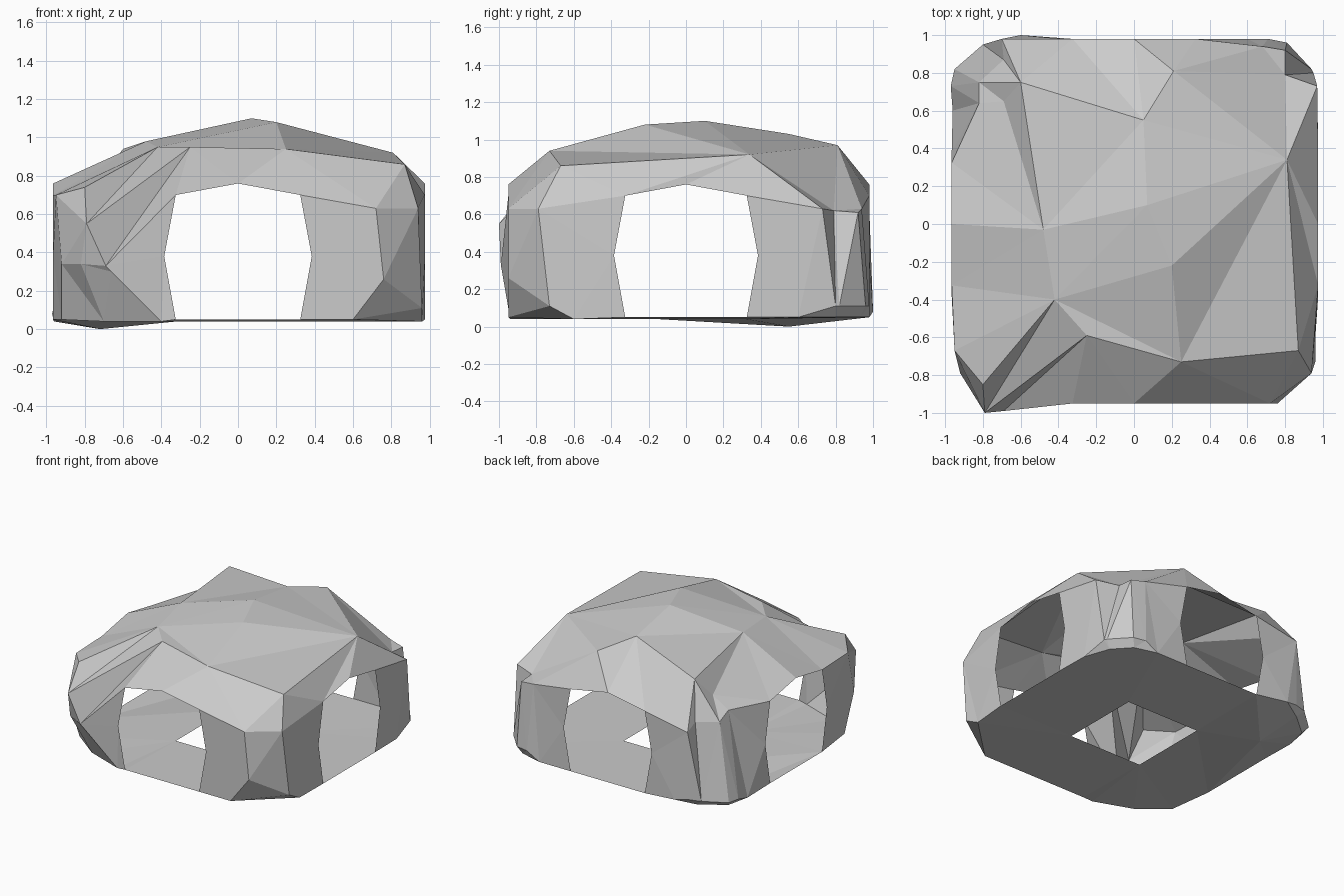
import bpy
import bmesh
from mathutils import Vector, Matrix
from mathutils.geometry import delaunay_2d_cdt
from math import pi

cube = bpy.data.objects.get("Cube")
if cube:
    bpy.data.objects.remove(cube, do_unlink=True)

# Stone colour
stone = bpy.data.materials.new("grey_stone")
stone.use_nodes = True
grey = (0.6, 0.6, 0.6, 1)
stone.diffuse_color = grey
stone.node_tree.nodes["Principled BSDF"].inputs["Base Color"].default_value = grey

# Each pillar edge runs from the eave (upper) past a knee (lower) to the floor (foot).
# The edges of a corner follow the outline anticlockwise.
FRONT_LEFT = [
    ((.72, -.95, .63), (.76, -.95, .26), (.6, -.95, .05)),
    ((.94, -.79, .63), (.96, -.73, .11), (.96, -.6, .04)),
]
BACK_LEFT = [
    ((.97, .73, .63), (.95, .8, .11), (.97, .6, .05)),
    ((.8, .79, .62), (.94, .82, .11), (.9, .8, .05)),
    ((.8, .92, .61), (.81, .96, .11), (.78, .93, .05)),
    ((.68, .94, .63), (.71, .98, .11), (.6, .98, .05)),
]
BACK_RIGHT = [
    ((-.7, .98, .63), (-.7, .98, .1), (-.6, 1, .08)),
    ((-.69, .87, .67), (-.8, .95, .1), (-.75, .92, .05)),
    ((-.82, .75, .66), (-.95, .82, .08), (-.92, .78, .04)),
    ((-.82, .64, .71), (-.97, .73, .08), (-.96, .6, .04)),
]
FRONT_RIGHT = [
    ((-.95, -.67, .7), (-.92, -.79, .34), (-.92, -.67, .05)),
    ((-.79, -1, .55), (-.82, -.93, .34), (-.7, -.83, .04)),
    ((-.69, -.99, .33), (-.66, -.98, .3), (-.4, -.94, .04)),
]
CORNERS = [FRONT_LEFT, BACK_LEFT, BACK_RIGHT, FRONT_RIGHT]

# Named peaks and dents of the roof
ROOF = {
    "summit": (.07, .1, 1.1),
    "front_summit": (.2, -.22, 1.08),
    "back_summit": (.05, .55, 1.03),
    "back_brow": (.21, .81, .97),
    "right_peak": (-.48, -.03, .98),
    "back_right": (-.6, .75, .94),
    "right_fold": (-.42, -.4, .95),
    "front_fold": (-.25, -.59, .95),
    "front_brow": (.25, -.73, .94),
    "front_left": (.87, -.67, .86),
    "left_peak": (.81, .34, .92),
    "corner_dent": (-.69, .65, .8),
    "right_lip": (-.8, -.85, .74),
}
CREASES = [
    ("front_fold", "front_brow"),
    ("right_fold", "front_brow"),
    ("front_brow", "front_left"),
    ("front_left", "left_peak"),
    ("front_brow", "left_peak"),
    ("front_brow", "front_summit"),
    ("front_summit", "left_peak"),
    ("left_peak", "back_brow"),
    ("right_peak", "back_right"),
    ("right_peak", "corner_dent"),
    ("right_peak", "right_fold"),
    ("right_fold", "front_fold"),
    ("right_fold", "right_lip"),
]

# Arch profile shared by the four openings, and the distance of each wall
SIDE = [(.325, .05), (.385, .38), (.325, .7)]
ARCH = [(-u, z) for u, z in SIDE] + [(0, .76)] + SIDE[::-1]
WALLS = [.95, .975, .98, .965]

bm = bmesh.new()


def add(point):
    return bm.verts.new(point)


def face(*corners):
    bm.faces.new(corners)


def sheet(outline, inner, creases=(), keep=lambda centre: True):
    """Triangulate an outline with inner points, seen from above."""
    verts = outline + inner
    flat = [v.co.xy for v in verts]
    edges = [(verts.index(a), verts.index(b)) for a, b in creases]
    loop = list(range(len(outline)))
    points, _, tris, origin, _, _ = delaunay_2d_cdt(flat, edges, [loop], 1, 1e-5)
    made = [verts[o[0]] if o else None for o in origin]
    for tri in tris:
        corners = [made[i] for i in tri]
        if None in corners:
            continue
        centre = sum((c.co for c in corners), Vector()) / len(corners)
        if keep(centre) and not bm.faces.get(corners):
            face(*corners)


corners = [[[add(p) for p in edge] for edge in corner] for corner in CORNERS]
arches = []
for turn, distance in enumerate(WALLS):
    spin = Matrix.Rotation(turn * pi / 2, 3, "Z")
    arches.append([add(spin @ Vector((u, -distance, z))) for u, z in ARCH])


def jamb(top, middle, bottom, pillar):
    """Wall between an opening and the nearest pillar edge."""
    upper, lower, foot = pillar
    face(top, middle, upper)
    face(middle, foot, upper)
    face(middle, bottom, foot)
    face(upper, foot, lower)


# Walls and corner pillars
eaves, base = [], []
for i, (arch, corner) in enumerate(zip(arches, corners)):
    jamb(arch[2], arch[1], arch[0], corners[i - 1][-1])
    jamb(arch[4], arch[5], arch[6], corner[0])
    for near, far in zip(corner, corner[1:]):
        face(near[0], near[1], far[1], far[0])
        face(near[1], near[2], far[2], far[1])
    eaves += arch[2:5] + [edge[0] for edge in corner]
    base += [arch[0], arch[6]] + [edge[2] for edge in corner]

# Roof, folded down into the front right and back right corners
roof = {name: add(p) for name, p in ROOF.items()}
creases = [(roof[a], roof[b]) for a, b in CREASES]
tip, knee = corners[3][1][0], corners[3][2][0]
creases += [(tip, roof["right_fold"]), (tip, roof["front_fold"])]
creases += [(knee, roof["front_fold"]), (corners[2][0][0], roof["back_right"])]
creases += [(corners[1][1][0], roof["left_peak"])]
sheet(eaves, list(roof.values()), creases)

# Floor with a square hole
half = .32
hole = [add((x * half, y * half, .04)) for x, y in ((-1, -1), (1, -1), (1, 1), (-1, 1))]
low_point = add((-.72, .55, 0))
rim = [(hole[i - 1], hole[i]) for i in range(len(hole))]
rim.append((low_point, arches[3][6]))
sheet(base, hole + [low_point], rim, lambda c: max(abs(c.x), abs(c.y)) > half)

# Finish the faceted shell
bmesh.ops.triangulate(bm, faces=bm.faces[:])
bmesh.ops.recalc_face_normals(bm, faces=bm.faces[:])
mesh = bpy.data.meshes.new("rock_shelter")
bm.to_mesh(mesh)
bm.free()
mesh.materials.append(stone)
shelter = bpy.data.objects.new("rock_shelter", mesh)
bpy.context.collection.objects.link(shelter)
